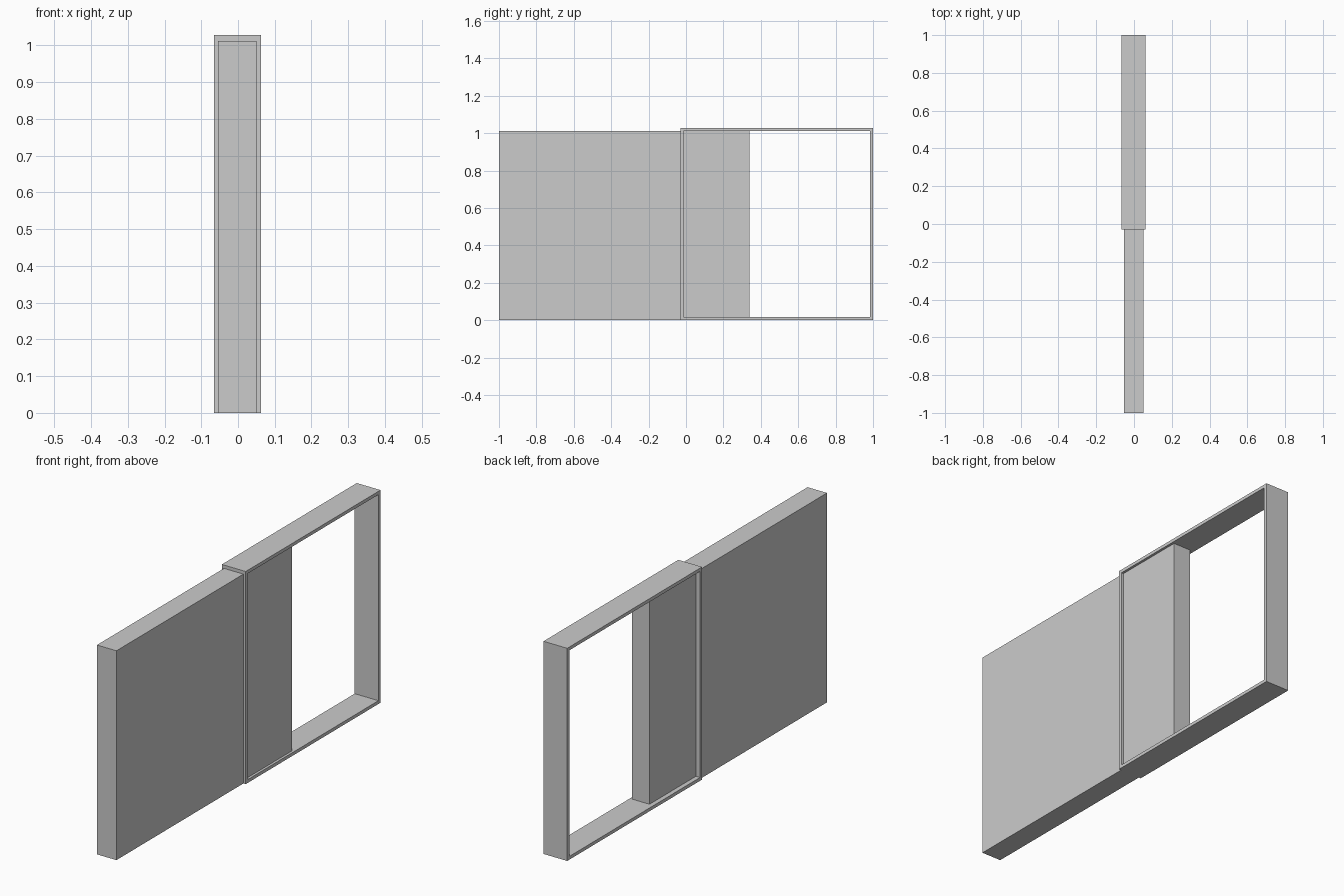
import bpy, bmesh

if "Cube" in bpy.data.objects:
    bpy.data.objects.remove(bpy.data.objects["Cube"])

def box(name, x, y, z):
    """Box from (min, max) ranges."""
    bm = bmesh.new()
    bmesh.ops.create_cube(bm, size=1)
    for v in bm.verts:
        v.co = [r[0] if c < 0 else r[1] for c, r in zip(v.co, (x, y, z))]
    mesh = bpy.data.meshes.new(name)
    bm.to_mesh(mesh)
    bm.free()
    ob = bpy.data.objects.new(name, mesh)
    bpy.context.collection.objects.link(ob)
    return ob

def ring(name, x, y, z, t):
    """Rectangular frame of thickness t, open along x."""
    bm = bmesh.new()
    def loop(px, d):
        return [bm.verts.new((px, a, b)) for a, b in (
            (y[0] + d, z[0] + d), (y[1] - d, z[0] + d),
            (y[1] - d, z[1] - d), (y[0] + d, z[1] - d))]
    loops = [loop(x[0], 0), loop(x[1], 0), loop(x[1], t), loop(x[0], t)]
    for k in range(4):
        a, b = loops[k], loops[(k + 1) % 4]
        for i in range(4):
            j = (i + 1) % 4
            bm.faces.new((a[i], a[j], b[j], b[i]))
    bmesh.ops.recalc_face_normals(bm, faces=bm.faces)
    mesh = bpy.data.meshes.new(name)
    bm.to_mesh(mesh)
    bm.free()
    ob = bpy.data.objects.new(name, mesh)
    bpy.context.collection.objects.link(ob)
    return ob

T = 0.016
# Fixed wall pocket beside the doorway
box("wall_pocket", (-0.054, 0.05), (-1.0, -0.03), (0.0, 1.012))
# Door frame around the opening
ring("door_frame", (-0.065, 0.062), (-0.03, 1.0), (0.0, 1.028), T)
# Sliding door, partly open
box("sliding_door", (-0.043, 0.05), (-0.03 + T, 0.34), (T, 1.028 - T))
